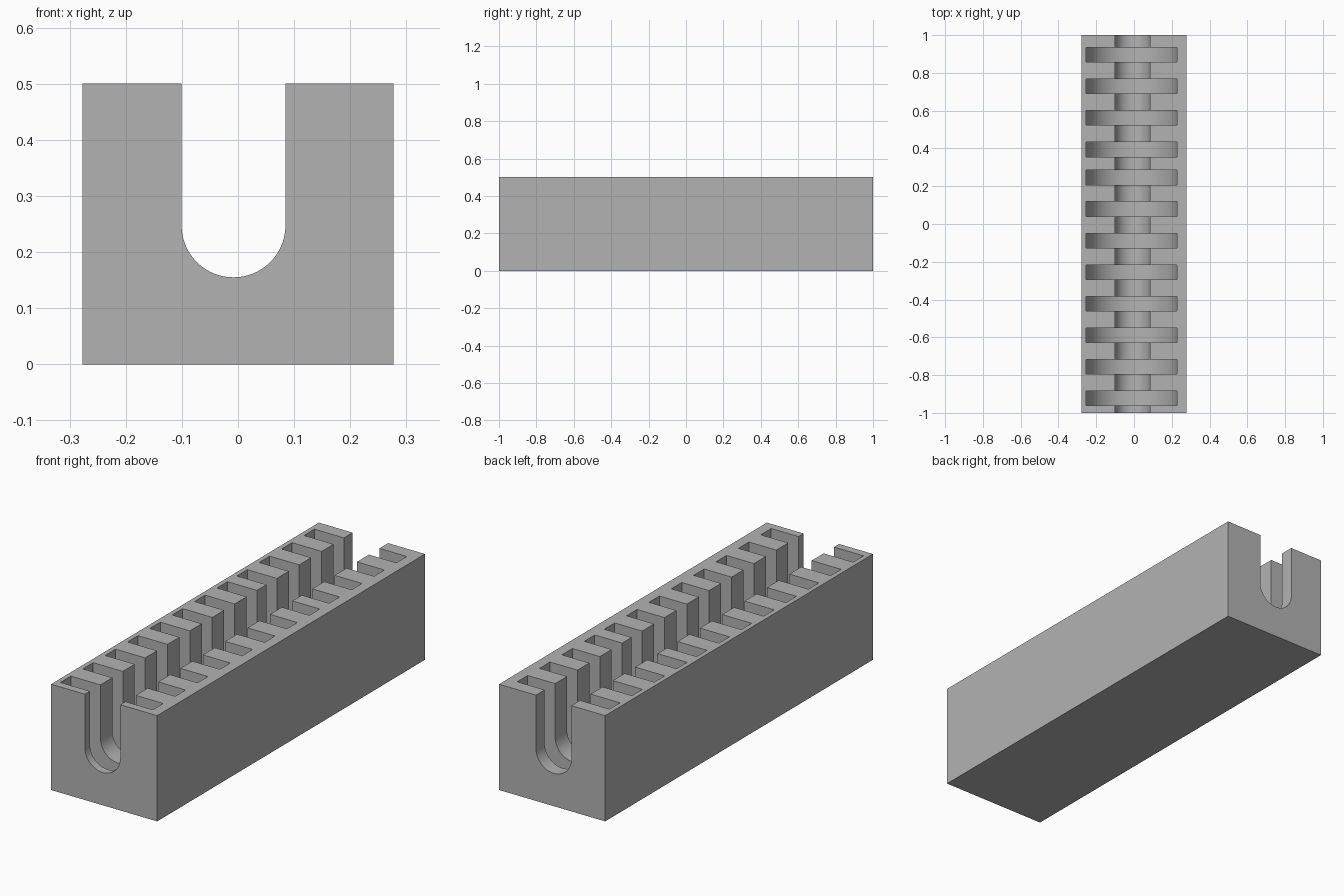
import bpy, bmesh, math

cube = bpy.data.objects.get("Cube")
if cube:
    bpy.data.objects.remove(cube, do_unlink=True)

grey = bpy.data.materials.new("plain grey")
grey.use_nodes = True
colour = (0.45, 0.45, 0.45, 1)
grey.diffuse_color = colour
grey.node_tree.nodes["Principled BSDF"].inputs["Base Color"].default_value = colour

WIDTH, LENGTH, HEIGHT = 0.555, 2.0, 0.5
ARC_Z = 0.2475


def extrude_outline(name, outline, y, depth):
    """Solid from an (x, z) outline, centred on y."""
    bm = bmesh.new()
    face = bm.faces.new([bm.verts.new((x, y - depth / 2, z)) for x, z in outline])
    new = bmesh.ops.extrude_face_region(bm, geom=[face])["geom"]
    verts = [v for v in new if isinstance(v, bmesh.types.BMVert)]
    bmesh.ops.translate(bm, verts=verts, vec=(0, depth, 0))
    bmesh.ops.recalc_face_normals(bm, faces=bm.faces)
    mesh = bpy.data.meshes.new(name)
    bm.to_mesh(mesh)
    bm.free()
    mesh.materials.append(grey)
    obj = bpy.data.objects.new(name, mesh)
    bpy.context.collection.objects.link(obj)
    return obj


def u_outline(centre, radius, steps=48):
    """Half-round bottom with straight sides rising past the block top."""
    arc = [(centre + radius * math.cos(a), ARC_Z + radius * math.sin(a))
           for a in (math.pi + math.pi * i / steps for i in range(steps + 1))]
    top = HEIGHT + 0.1
    return arc + [(centre + radius, top), (centre - radius, top)]


# Solid block
half = WIDTH / 2
block = extrude_outline("slotted_block",
                        [(-half, 0), (half, 0), (half, HEIGHT), (-half, HEIGHT)],
                        0, LENGTH)

# Lengthwise channel and the two runs of wide cross slots
cutters = [extrude_outline("channel_cutter", u_outline(-0.008, 0.0925), 0, LENGTH + 0.2)]
slot_ys = [-0.923 + 0.167 * i for i in range(8)] + [0.395 + 0.167 * i for i in range(4)]
for y in slot_ys:
    cutters.append(extrude_outline("slot_cutter", u_outline(-0.0135, 0.2415), y, 0.078))

bpy.context.view_layer.objects.active = block
block.select_set(True)
for cutter in cutters:
    mod = block.modifiers.new("cut", "BOOLEAN")
    mod.operation = "DIFFERENCE"
    mod.solver = "EXACT"
    mod.object = cutter
    bpy.ops.object.modifier_apply(modifier=mod.name)
    bpy.data.objects.remove(cutter, do_unlink=True)

# Smooth the round bottoms, keep corners crisp
bpy.ops.object.shade_smooth_by_angle(angle=math.radians(30))
